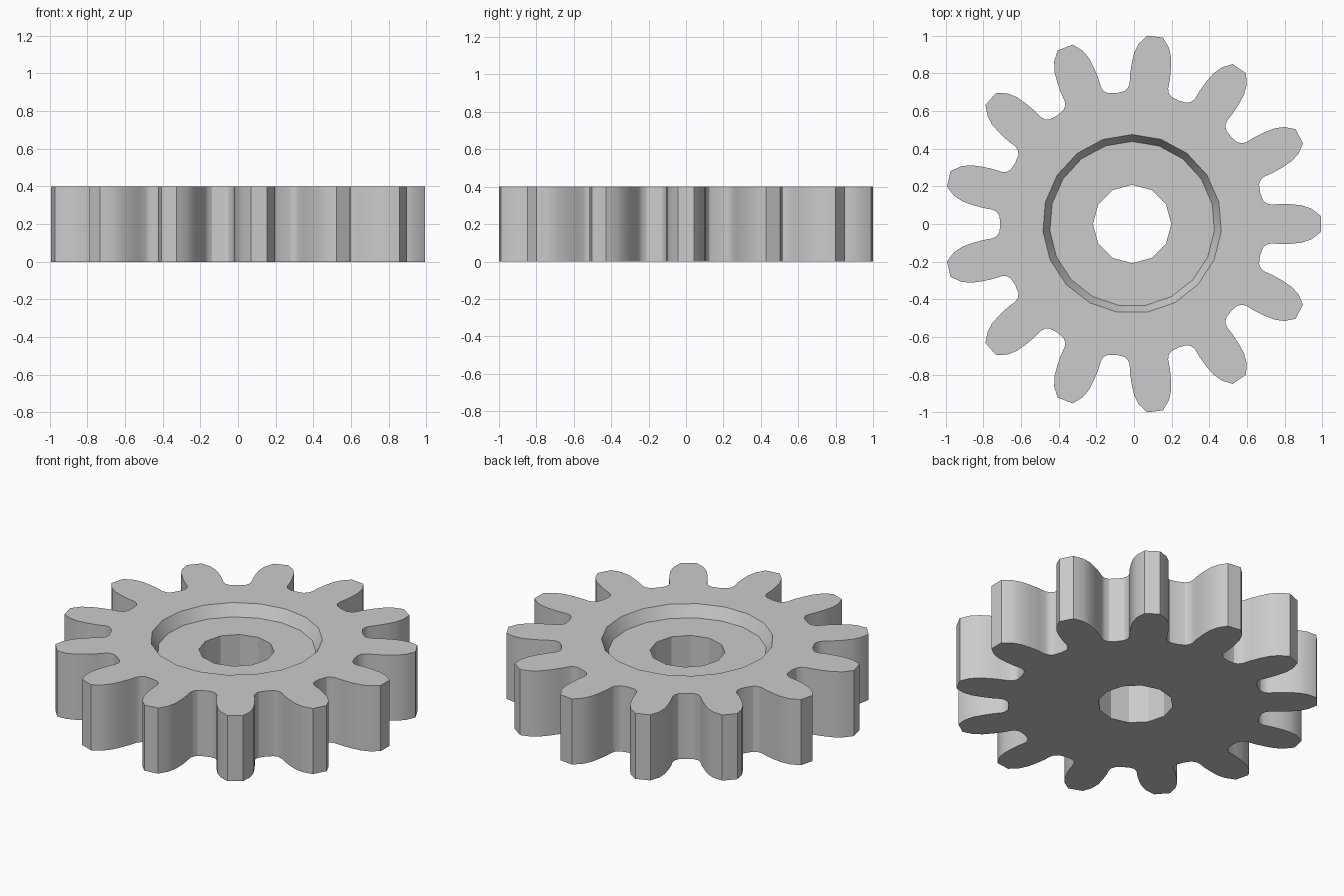
import bpy, bmesh
from math import radians, cos, sin, pi

if "Cube" in bpy.data.objects:
    bpy.data.objects.remove(bpy.data.objects["Cube"])

TEETH = 13
HEIGHT = 0.4
FLOOR = 0.33
CENTRE_X = -0.01

# Half of one tooth: radius and angle in degrees from the tooth's centre line
HALF_TOOTH = [(1.003, 2.45), (0.957, 4.85), (0.908, 6.25), (0.85, 7.1),
              (0.795, 7.7), (0.745, 7.95), (0.722, 8.7), (0.706, 10.3)]


def polar(r, a):
    return (CENTRE_X + r * cos(a), r * sin(a))


def polygon(r, sides, start):
    return [polar(r, start + 2 * pi * i / sides) for i in range(sides)]


def gear_outline():
    points = []
    for i in range(TEETH):
        mid = 2 * pi * i / TEETH
        points += [polar(r, mid - radians(a)) for r, a in reversed(HALF_TOOTH)]
        points += [polar(r, mid + radians(a)) for r, a in HALF_TOOTH]
        points.append(polar(0.7, mid + pi / TEETH))
    return points


bm = bmesh.new()


def ring(points, z):
    verts = [bm.verts.new((x, y, z)) for x, y in points]
    return verts, [bm.edges.new((v, verts[(i + 1) % len(verts)]))
                   for i, v in enumerate(verts)]


def wall(low, high):
    a, b = low[0], high[0]
    for i in range(len(a)):
        j = (i + 1) % len(a)
        bm.faces.new((a[i], a[j], b[j], b[i]))


def cap(outer, inner, up):
    bmesh.ops.triangle_fill(bm, use_beauty=True, edges=outer[1] + inner[1],
                            normal=(0, 0, up))


# Toothed rim, sloped recess and bore
outline = gear_outline()
bore = polygon(0.208, 12, 0)
base, top = ring(outline, 0), ring(outline, HEIGHT)
bore_low, bore_high = ring(bore, 0), ring(bore, FLOOR)
lip = ring(polygon(0.475, 19, pi / 2), HEIGHT)
floor = ring(polygon(0.438, 19, pi / 2), FLOOR)

cap(base, bore_low, -1)
cap(top, lip, 1)
cap(floor, bore_high, 1)
wall(base, top)
wall(floor, lip)
wall(bore_low, bore_high)
bmesh.ops.recalc_face_normals(bm, faces=bm.faces)

mesh = bpy.data.meshes.new("gear_wheel")
bm.to_mesh(mesh)
bm.free()
gear = bpy.data.objects.new("gear_wheel", mesh)
bpy.context.collection.objects.link(gear)

# Plain grey metal
grey = bpy.data.materials.new("light_grey")
grey.use_nodes = True
colour = (0.6, 0.6, 0.6, 1)
grey.diffuse_color = colour
grey.node_tree.nodes["Principled BSDF"].inputs["Base Color"].default_value = colour
mesh.materials.append(grey)

# Smooth flanks with crisp tips and rims
bpy.ops.object.select_all(action="DESELECT")
gear.select_set(True)
bpy.context.view_layer.objects.active = gear
bpy.ops.object.shade_smooth_by_angle(angle=radians(28))
